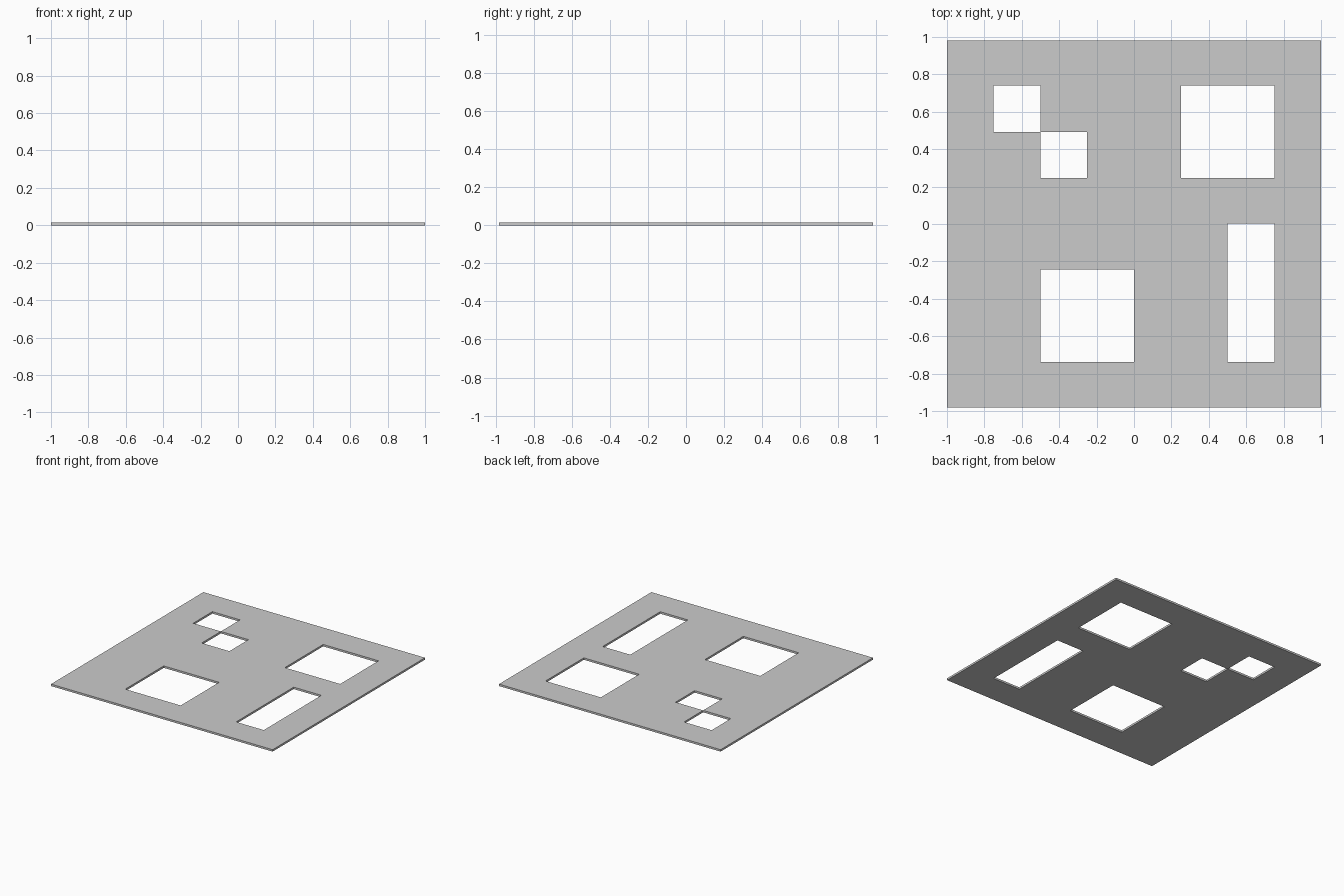
import bpy
import bmesh

if "Cube" in bpy.data.objects:
    bpy.data.objects.remove(bpy.data.objects["Cube"])

THICK = 0.016
# Grid lines on which the openings lie
XS = [-1, -0.75, -0.5, -0.25, 0, 0.25, 0.5, 0.75, 1]
YS = [-0.982, -0.739, -0.243, 0.004, 0.246, 0.493, 0.741, 0.982]

# Openings: x0, x1, y0, y1
HOLES = [
    (-0.75, -0.5, 0.493, 0.741),    # small upper
    (-0.5, -0.25, 0.246, 0.493),    # small lower, touching at the corner
    (0.25, 0.75, 0.246, 0.741),     # large right
    (-0.5, 0.0, -0.739, -0.243),    # large front
    (0.5, 0.75, -0.739, 0.004),     # long slot
]


def is_open(x, y):
    return any(a < x < b and c < y < d for a, b, c, d in HOLES)


# Flat sheet with the open cells left out
bm = bmesh.new()
verts = [[bm.verts.new((x, y, 0)) for y in YS] for x in XS]
for i in range(len(XS) - 1):
    for j in range(len(YS) - 1):
        if not is_open((XS[i] + XS[i + 1]) / 2, (YS[j] + YS[j + 1]) / 2):
            bm.faces.new((verts[i][j], verts[i + 1][j],
                          verts[i + 1][j + 1], verts[i][j + 1]))
bmesh.ops.delete(bm, geom=[v for v in bm.verts if not v.link_faces], context='VERTS')
mesh = bpy.data.meshes.new("floor_slab")
bm.to_mesh(mesh)
bm.free()
slab = bpy.data.objects.new("floor_slab", mesh)
bpy.context.collection.objects.link(slab)

# Thickness, growing upward from the ground
solid = slab.modifiers.new("thickness", 'SOLIDIFY')
solid.thickness = THICK
solid.offset = 1
